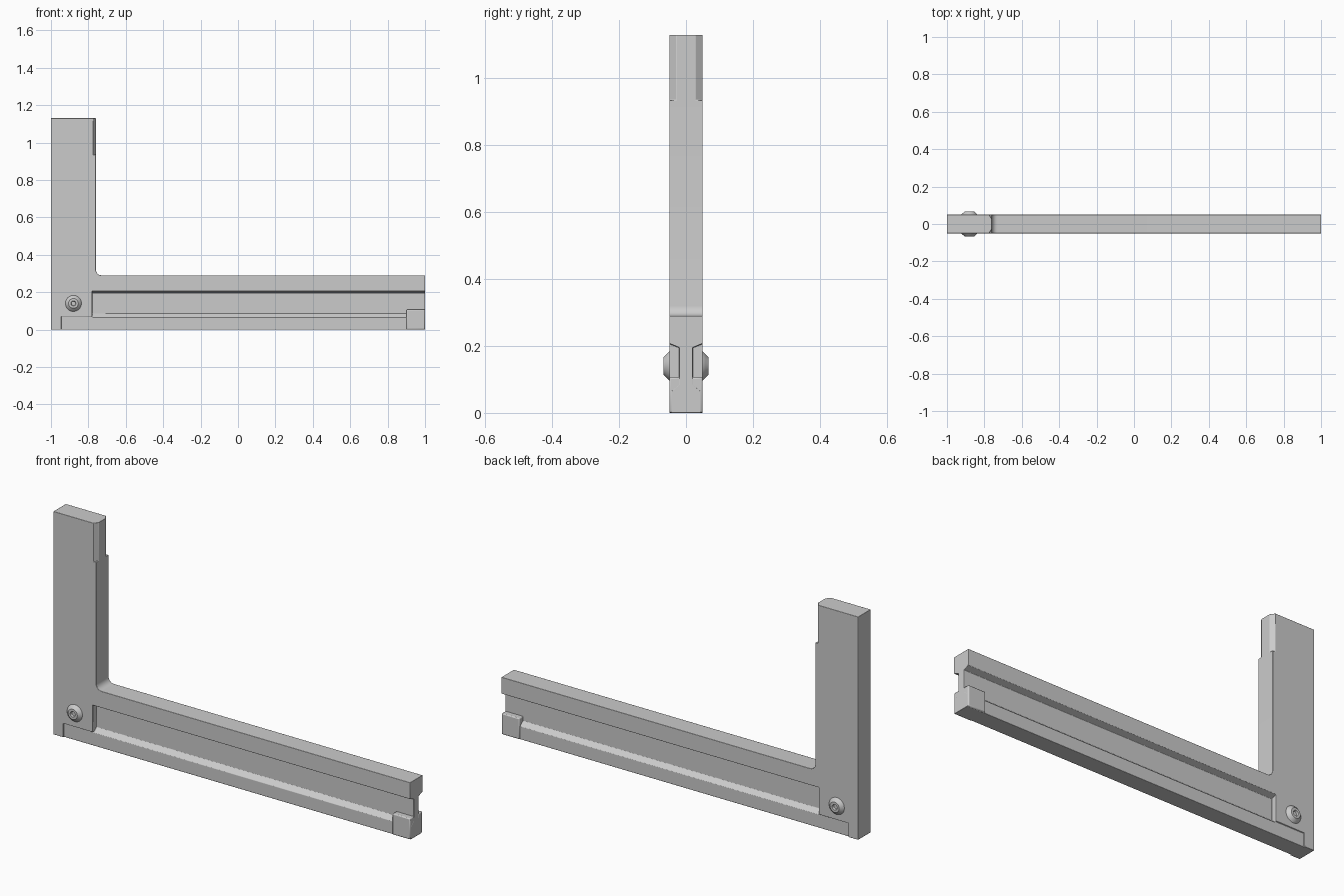
import bpy, bmesh, math
from mathutils import Vector

if "Cube" in bpy.data.objects:
    bpy.data.objects.remove(bpy.data.objects["Cube"])


def prism(name, pts, axis, lo, hi):
    """Extrude a 2D outline along an axis (x: y,z  y: x,z  z: x,y)."""
    place = {'x': lambda p, t: (t, p[0], p[1]),
             'y': lambda p, t: (p[0], t, p[1]),
             'z': lambda p, t: (p[0], p[1], t)}[axis]
    bm = bmesh.new()
    a = [bm.verts.new(place(p, lo)) for p in pts]
    b = [bm.verts.new(place(p, hi)) for p in pts]
    bm.faces.new(a)
    bm.faces.new(b)
    n = len(pts)
    for i in range(n):
        j = (i + 1) % n
        bm.faces.new((a[i], a[j], b[j], b[i]))
    bmesh.ops.recalc_face_normals(bm, faces=bm.faces)
    return finish(name, bm)


def finish(name, bm):
    me = bpy.data.meshes.new(name)
    bm.to_mesh(me)
    bm.free()
    ob = bpy.data.objects.new(name, me)
    bpy.context.collection.objects.link(ob)
    return ob


def select(ob):
    bpy.ops.object.select_all(action='DESELECT')
    ob.select_set(True)
    bpy.context.view_layer.objects.active = ob


def cut(ob, cutter):
    select(ob)
    m = ob.modifiers.new("cut", 'BOOLEAN')
    m.object = cutter
    m.operation = 'DIFFERENCE'
    m.solver = 'EXACT'
    bpy.ops.object.modifier_apply(modifier=m.name)
    bpy.data.objects.remove(cutter)


def soften(ob, width, segments=2):
    m = ob.modifiers.new("bevel", 'BEVEL')
    m.width = width
    m.segments = segments
    m.limit_method = 'ANGLE'
    select(ob)
    bpy.ops.object.shade_smooth_by_angle(angle=math.radians(35))


def rect(a0, b0, a1, b1):
    return [(a0, b0), (a1, b0), (a1, b1), (a0, b1)]


# L-shaped body with a filleted inner corner
R, cx, cz = 0.03, -0.73, 0.32
fillet = [(cx - R * math.sin(t), cz - R * math.cos(t))
          for t in (math.pi / 2 * i / 6 for i in range(7))]
outline = [(-1, 0), (1, 0), (1, 0.29)] + fillet + [(-0.76, 1.13), (-1, 1.13)]
body = prism("square_body", outline, 'y', -0.05, 0.05)

for s in (-1, 1):
    # long side channel with sloped lower flange
    channel = [(0.08, 0.035), (0.02, 0.085), (0.02, 0.195), (0.05, 0.207), (0.08, 0.219)]
    cut(body, prism("channel_cutter", [(s * y, z) for y, z in channel], 'x', -0.78, 1.1))
    # shallow step along the lower rail
    y0, y1 = sorted((s * 0.044, s * 0.1))
    cut(body, prism("rail_cutter", rect(-0.945, -0.1, 1.1, 0.07), 'y', y0, y1))
    # wide chamfer at the top of the inner post edge
    wedge = [(-0.792, 0.072), (-0.744, 0.006), (-0.70, 0.006), (-0.70, 0.072)]
    cut(body, prism("post_cutter", [(x, s * y) for x, y in wedge], 'z', 0.935, 1.3))

    # raised stop block at the free end of the rail
    side = "front" if s < 0 else "back"
    y0, y1 = sorted((s * 0.015, s * 0.05))
    soften(prism(side + "_end_block", rect(0.9, 0.0005, 0.9997, 0.107), 'y', y0, y1), 0.005)

    # domed rivet with a recessed centre
    bm = bmesh.new()
    prof = [(0.045, 0.046), (0.042, 0.052), (0.034, 0.059), (0.026, 0.067),
            (0.014, 0.067), (0.011, 0.058), (0.0, 0.058)]
    vs = [bm.verts.new((-0.88 + r, s * y, 0.14)) for r, y in prof]
    es = [bm.edges.new(e) for e in zip(vs, vs[1:])]
    bmesh.ops.spin(bm, geom=vs + es, cent=Vector((-0.88, 0, 0.14)), axis=(0, 1, 0),
                   angle=2 * math.pi, steps=32)
    bmesh.ops.remove_doubles(bm, verts=bm.verts, dist=1e-5)
    bmesh.ops.recalc_face_normals(bm, faces=bm.faces)
    # open shell: make sure the normals point outwards
    if sum(f.normal.y * f.calc_area() for f in bm.faces) * s < 0:
        bmesh.ops.reverse_faces(bm, faces=bm.faces)
    rivet = finish(side + "_rivet", bm)
    select(rivet)
    bpy.ops.object.shade_smooth_by_angle(angle=math.radians(40))

soften(body, 0.003)
